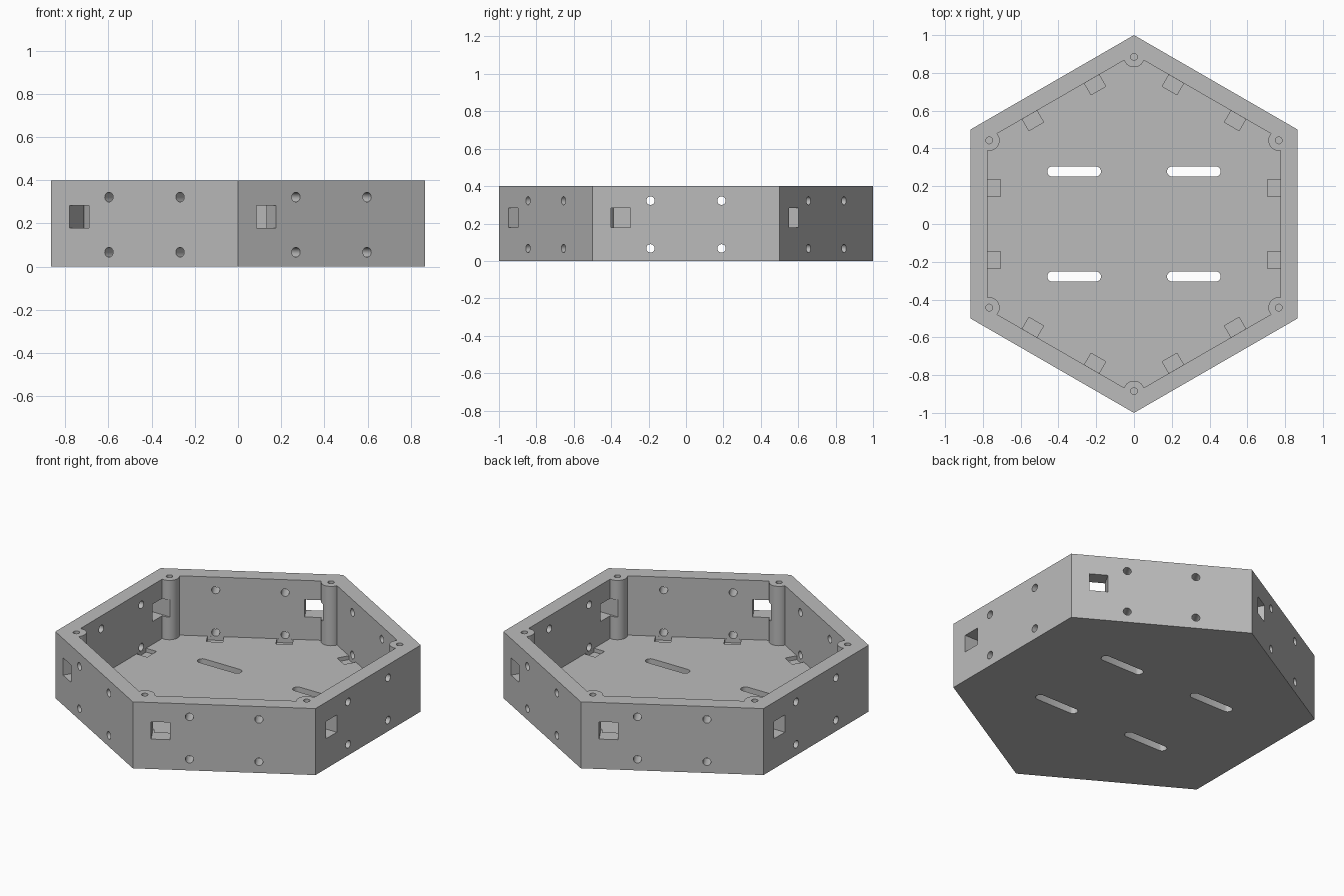
import bpy
from math import pi, radians
from mathutils import Matrix

if "Cube" in bpy.data.objects:
    bpy.data.objects.remove(bpy.data.objects["Cube"], do_unlink=True)

HEIGHT = 0.4
FLOOR = 0.043
INNER = 0.897      # corner radius of the cavity
BOSS = 0.885       # distance of the corner bosses from the centre


def cylinder(name, r, z0, z1, sides=32):
    bpy.ops.mesh.primitive_cylinder_add(vertices=sides, radius=r, depth=z1 - z0)
    ob = bpy.context.object
    ob.name = name
    ob.data.transform(Matrix.Translation((0, 0, (z0 + z1) / 2)))
    return ob


def box(name, lo, hi):
    bpy.ops.mesh.primitive_cube_add(size=1)
    ob = bpy.context.object
    ob.name = name
    size = [b - a for a, b in zip(lo, hi)]
    mid = [(a + b) / 2 for a, b in zip(lo, hi)]
    ob.data.transform(Matrix.Translation(mid) @ Matrix.Diagonal((*size, 1)))
    return ob


def place(ob, matrix):
    ob.data.transform(matrix)
    return ob


def cut(target, cutter):
    """Subtract the cutter, then discard it."""
    cutter.hide_render = True
    mod = target.modifiers.new("cut", 'BOOLEAN')
    mod.operation = 'DIFFERENCE'
    mod.solver = 'EXACT'
    mod.object = cutter
    bpy.context.view_layer.objects.active = target
    bpy.ops.object.modifier_apply(modifier=mod.name)
    bpy.data.objects.remove(cutter, do_unlink=True)


def spin(k, offset=0):
    return Matrix.Rotation(k * pi / 3 + offset, 4, 'Z')


# Hexagonal body, with a cavity that leaves round bosses in its corners
tray = cylinder("hexagonal_tray", 1, 0, HEIGHT, 6)
cavity = cylinder("cavity_cutter", INNER, FLOOR, HEIGHT + 0.1, 6)
for k in range(6):
    boss = cylinder("boss_cutter", 0.055, -0.1, HEIGHT + 0.3)
    cut(cavity, place(boss, spin(k) @ Matrix.Translation((0, BOSS, 0))))
cut(tray, cavity)

to_wall = Matrix.Rotation(pi / 2, 4, 'Y')
for k in range(6):
    # Screw hole in each boss
    hole = cylinder("boss_hole_cutter", 0.018, 0.15, HEIGHT + 0.1, 24)
    cut(tray, place(hole, spin(k) @ Matrix.Translation((0, BOSS, 0))))
    # Square cable window near one end of each wall
    cut(tray, place(box("window_cutter", (0.7, -0.4, 0.18), (0.95, -0.297, 0.284)), spin(k)))
    for y in (-0.19, 0.19):
        # Floor pocket and the two bolt holes above it
        cut(tray, place(box("pocket_cutter", (0.706, y - 0.045, 0.02),
                            (0.7765, y + 0.045, 0.06)), spin(k)))
        for z in (0.067, 0.322):
            bolt = cylinder("bolt_hole_cutter", 0.0225, 0.72, 0.95, 24)
            cut(tray, place(bolt, spin(k) @ Matrix.Translation((0, y, z)) @ to_wall))

# Four rounded slots through the floor
for x in (-0.317, 0.317):
    for y in (-0.278, 0.278):
        slot = cylinder("slot_cutter", 0.027, -0.1, 0.2)
        for v in slot.data.vertices:
            if abs(v.co.x) > 0.001:
                v.co.x += 0.115 if v.co.x > 0 else -0.115
        cut(tray, place(slot, Matrix.Translation((x, y, 0))))

# Plain grey material
grey = bpy.data.materials.new("light grey")
grey.use_nodes = True
colour = (0.5, 0.5, 0.5, 1)
grey.diffuse_color = colour
grey.node_tree.nodes["Principled BSDF"].inputs["Base Color"].default_value = colour
tray.data.materials.clear()
tray.data.materials.append(grey)
for p in tray.data.polygons:
    p.material_index = 0

bpy.ops.object.select_all(action='DESELECT')
tray.select_set(True)
bpy.context.view_layer.objects.active = tray
bpy.ops.object.shade_smooth_by_angle(angle=radians(30))
